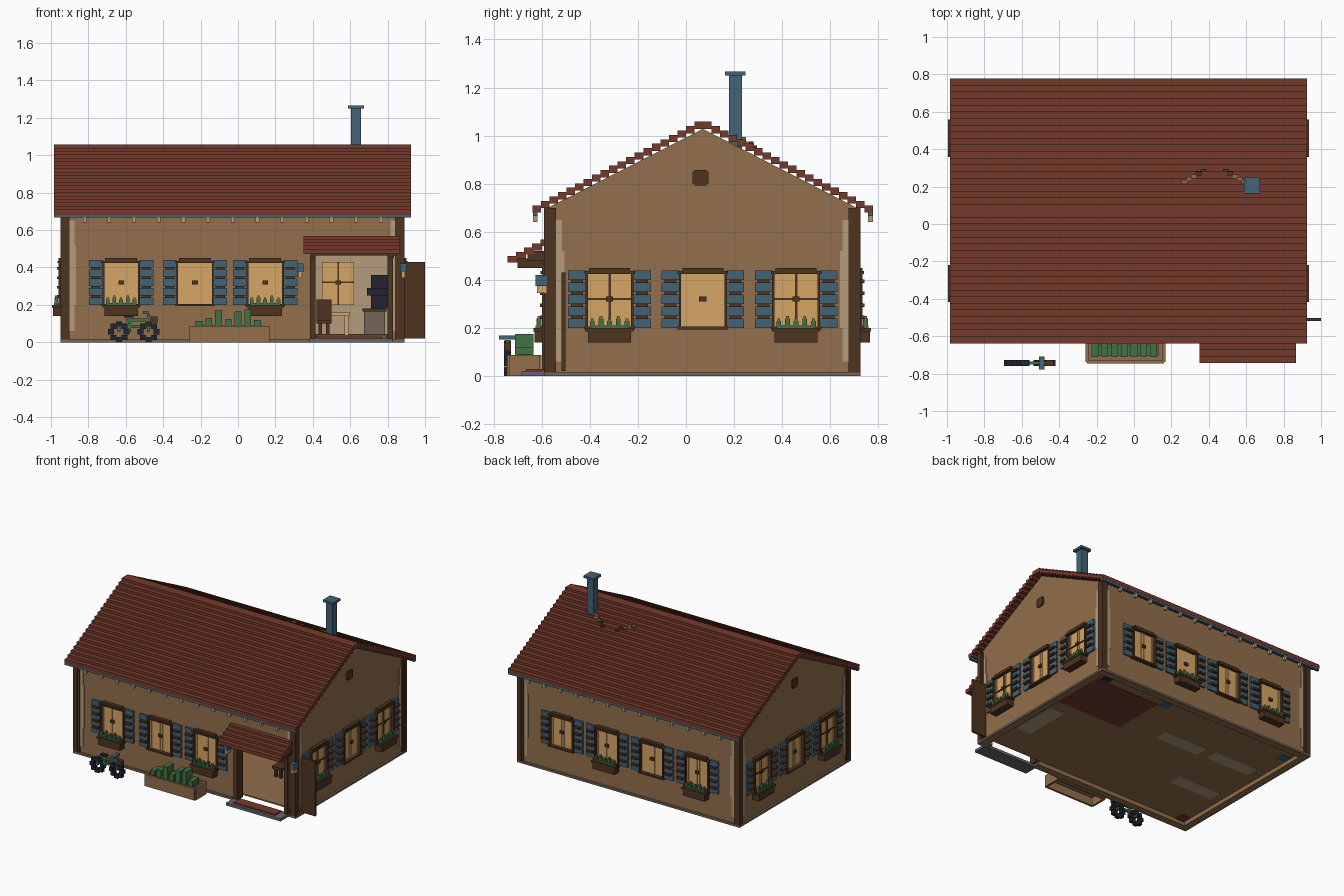
import bpy, bmesh, math
from mathutils import Matrix, Vector

cube = bpy.data.objects.get("Cube")
if cube:
    bpy.data.objects.remove(cube, do_unlink=True)


def material(name, code):
    srgb = [channel / 255 for channel in bytes.fromhex(code)]
    colour = [((c + .055) / 1.055) ** 2.4 for c in srgb] + [1]
    mat = bpy.data.materials.new(name)
    mat.use_nodes = True
    mat.diffuse_color = colour
    mat.node_tree.nodes["Principled BSDF"].inputs["Base Color"].default_value = colour
    return mat


WALL = material("wall_brown", "936f4c")
PLASTER = material("pale_plaster", "b49c7c")
PANE = material("warm_pane", "d6a666")
WOOD = material("dark_wood", "4e3320")
BLUE = material("slate_blue", "426376")
RED = material("roof_red", "763a2c")
GREEN = material("leaf_green", "427244")
NAVY = material("near_black", "222430")
STONE = material("grey_stone", "64666c")
WARM_STONE = material("warm_stone", "746656")


def box(xs, ys, zs, mat):
    """A box from three (start, end) spans; the ends may come in either order."""
    return xs, ys, zs, mat


def about(centre, half):
    return centre - half, centre + half


def rise(start, length):
    return start, start + length


def box_mesh(name, boxes):
    bm, mats = bmesh.new(), []
    for *spans, mat in boxes:
        if mat not in mats:
            mats.append(mat)
        middle = Vector([(a + b) / 2 for a, b in spans])
        size = Matrix.Diagonal([abs(b - a) for a, b in spans] + [1])
        made = bmesh.ops.create_cube(bm, size=1, matrix=Matrix.Translation(middle) @ size)
        for face in {f for v in made["verts"] for f in v.link_faces}:
            face.material_index = mats.index(mat)
    return finish(name, bm, mats)


def finish(name, bm, mats):
    mesh = bpy.data.meshes.new(name)
    bm.to_mesh(mesh)
    bm.free()
    for mat in mats:
        mesh.materials.append(mat)
    return mesh


def place(name, mesh, x=0, y=0, turn=0):
    ob = bpy.data.objects.new(name, mesh)
    ob.location = x, y, 0
    ob.rotation_euler.z = turn
    bpy.context.collection.objects.link(ob)


def part(name, *boxes):
    place(name, box_mesh(name, boxes))


# Main dimensions: wall planes, thicknesses, roof courses
LEFT, RIGHT, FRONT, BACK = -.935, .875, -.575, .71
THICK, OUT, SLIM, THIN = .04, .015, .02, .01
EAVE, RIDGE, PEAK, STEP, DROP = .7, .07, 1.058, .0354, .0183
SIDES = (-1, 1)
ACROSS, ALONG = (LEFT, RIGHT), (FRONT, BACK)
IN_LEFT, IN_RIGHT = LEFT + THICK, RIGHT - THICK
IN_FRONT, IN_BACK = FRONT + THICK, BACK - THICK
DOOR_LEFT, DOOR_RIGHT, DOOR_TOP = .4, .8, .48
SILL, HEAD, MID = .2, .43, .32

# Walls, with the doorway left open in the front
full = (0, EAVE)
part("front_wall",
     box((LEFT, DOOR_LEFT), (FRONT, IN_FRONT), full, WALL),
     box((DOOR_LEFT, DOOR_RIGHT), (FRONT, IN_FRONT), (DOOR_TOP, EAVE), WALL),
     box((DOOR_RIGHT, RIGHT), (FRONT, IN_FRONT), full, WALL))
part("back_wall", box(ACROSS, (IN_BACK, BACK), full, WALL))
for name, x in (("left_gable", LEFT), ("right_gable", IN_RIGHT)):
    bm = bmesh.new()
    outline = [(FRONT, 0), (BACK, 0), (BACK, EAVE), (RIDGE, PEAK - .03), (FRONT, EAVE)]
    face = bm.faces.new([bm.verts.new((x, y, z)) for y, z in outline])
    grown = bmesh.ops.extrude_face_region(bm, geom=[face])["geom"]
    moved = [v for v in grown if isinstance(v, bmesh.types.BMVert)]
    bmesh.ops.translate(bm, vec=(THICK, 0, 0), verts=moved)
    bmesh.ops.recalc_face_normals(bm, faces=bm.faces)
    place(name, finish(name, bm, [WALL]))
lining = (THICK, EAVE)
part("inner_lining",
     box((IN_LEFT, IN_RIGHT), (IN_BACK - THIN, IN_BACK), lining, PLASTER),
     box((IN_LEFT, IN_LEFT + THIN), (IN_FRONT, IN_BACK), lining, PLASTER),
     box((IN_RIGHT - THIN, IN_RIGHT), (IN_FRONT, IN_BACK), lining, PLASTER))

# Stone footing around the walls
footing = [box((LEFT - OUT, RIGHT + OUT), (y, y + s * OUT), (0, OUT), WARM_STONE)
           for y, s in zip(ALONG, SIDES)]
footing += [box((x, x + s * OUT), ALONG, (0, OUT), WARM_STONE) for x, s in zip(ACROSS, SIDES)]
part("footing", *footing)

# Corner posts with a worn plaster strip beside each
posts, strips = [], []
for x, sx in zip(ACROSS, SIDES):
    for y, sy in zip(ALONG, SIDES):
        def span_x(a, b):
            return x + sx * a, x + sx * b

        def span_y(a, b):
            return y + sy * a, y + sy * b

        for out, inner in ((OUT, -SLIM), (THIN, -.035)):
            posts.append(box(span_x(out, inner), span_y(out, inner), (OUT, EAVE), WOOD))
        for wide, zs in ((.06, (.06, .65)), (.07, (SILL, .52))):
            strips.append(box(span_x(0, -wide), span_y(.004, -THIN), zs, PLASTER))
            strips.append(box(span_x(.004, -THIN), span_y(0, -wide), zs, PLASTER))
part("corner_posts", *posts)
part("plaster_strips", *strips)

# Roof of stepped tile courses
ROOF = (-.985, .925)
courses = []
for i in range(20):
    top = PEAK - i * DROP
    for s in SIDES:
        near = RIDGE + s * i * STEP
        courses.append(box(ROOF, (near, near + s * STEP), (top - .03, top), RED))
part("tiled_roof", *courses)

# Gutters and their brackets
gutters = []
for y in (-.627, .767):
    gutters.append(box(ROOF, about(y, THIN), rise(.666, OUT), BLUE))
    for k in range(13):
        gutters.append(box(about(-.82 + k * .132, THIN), about(y, THIN), (.64, .666), PLASTER))
part("gutters", *gutters)

# Chimney: shaft and cap
part("chimney", *[box(about(.63, half), about(.205, half), zs, BLUE)
                  for half, zs in ((.027, (.93, 1.25)), (.043, (1.25, 1.267)))])

# Sagging cord on the rear roof slope
cord = []
for k in range(5):
    y = .285 - k * OUT
    top = PEAK - int((y - RIDGE) / STEP) * DROP
    for s in SIDES:
        x = .43 + s * (.06 + k * .025)
        cord.append(box(about(x, OUT), about(y, THIN), about(top, THIN), WALL if k > 1 else WOOD))
part("roof_cord", *cord)

# Gable vents with clipped corners
for name, x in (("left_vent", LEFT), ("right_vent", RIGHT)):
    part(name, *[box(about(x, THIN), about(.06, wide), about(.825, tall), WOOD)
                 for wide, tall in ((.033, .025), (.025, .033))])


# Shuttered window, facing -y with the wall plane at y = 0
def window_mesh(name, barred):
    pane_x, pane_z = about(0, .092), (SILL, HEAD)
    boxes = [box(pane_x, (-.004, 0), pane_z, PANE),
             box(about(0, .105), (-.03, 0), about(SILL, .006), WOOD),
             box(about(0, .105), (-.03, 0), about(HEAD, .006), WOOD),
             box(about(0, .085), (-.025, 0), rise(HEAD, SLIM), WOOD),
             box(about(0, OUT), (-SLIM, 0), about(MID, THIN), WOOD)]
    if barred:
        boxes.append(box(about(0, .005), (-THIN, 0), pane_z, WOOD))
        boxes.append(box(pane_x, (-THIN, 0), about(MID, .004), WOOD))
    for s in SIDES:
        # Raised casement stiles and rails in the pane colour
        for x in (.006, .076):
            boxes.append(box((s * x, s * (x + THIN)), (-.008, 0), pane_z, PANE))
        boxes.append(box((s * .09, s * .1), (-.025, 0), pane_z, WOOD))
        for k in range(5):
            slat = about(SILL + SLIM + k * .05, SLIM)
            boxes.append(box((s * .1, s * .172), (-.014, 0), slat, BLUE))
            if k:
                batten = about(SILL - .005 + k * .05, .007)
                boxes.append(box((s * .11, s * .16), (-.033, 0), batten, WOOD))
    return box_mesh(name, boxes)


plain_window = window_mesh("plain_window", False)
barred_window = window_mesh("barred_window", True)

# Flower box with sprouts
flower = [box(about(0, .09), (-.055, 0), (.14, SILL), WOOD),
          box(about(0, .1), (-.06, 0), (SILL - OUT, SILL), WOOD),
          box(about(0, .08), (-.05, -SLIM), rise(SILL, THIN), GREEN)]
for k in range(5):
    x, tip = (k - 2) * .036, SILL + .03 + k % 2 * THIN
    flower.append(box(about(x, THIN), about(-.037, THIN), (SILL, tip), GREEN))
    flower.append(box(about(x, .006), about(-.037, .006), rise(tip, THIN), WALL))
flower_mesh = box_mesh("flower_box", flower)


def add_window(name, mesh, x, y, turn, planted):
    place(name + "_window", mesh, x, y, turn)
    if planted:
        place(name + "_flower_box", flower_mesh, x, y, turn)


for x, planted in ((-.625, True), (-.23, False), (.145, True)):
    add_window("front", plain_window, x, FRONT, 0, planted)
for k in range(4):
    add_window("back", plain_window, .52 - k * .373, BACK, math.pi, k % 2)
for k in SIDES + (0,):
    mesh = barred_window if k else plain_window
    add_window("right", mesh, RIGHT, RIDGE + k * .388, math.pi / 2, k)
    add_window("left", mesh, LEFT, RIDGE + k * .388, -math.pi / 2, k)

# Entrance: frame, canopy, step, mat, lanterns and the open door
jamb = (FRONT - .025, IN_FRONT)
part("door_frame",
     box(about(DOOR_LEFT, OUT), jamb, (OUT, DOOR_TOP), WOOD),
     box(rise(DOOR_RIGHT, .03), jamb, (OUT, DOOR_TOP), WOOD),
     box((DOOR_LEFT, .85), jamb, rise(DOOR_TOP - OUT, .035), WOOD))
canopy = [box((.36, .86), (-.66, FRONT), rise(DOOR_TOP, .04), WOOD)]
for k in range(5):
    canopy.append(box((.35, .865), rise(-.742 + k * .034, .042), rise(.472 + k * .017, .028), RED))
for x in (DOOR_LEFT, .82):
    canopy.append(box(about(x, OUT), (-.7, FRONT), (.45, .49), WOOD))
part("door_canopy", *canopy)
part("door_step", box((.38, .83), (-.685, FRONT), (0, SLIM), STONE))
part("door_mat", box((.43, .77), (-.665, -.59), rise(SLIM, THIN), RED))
for x in (.333, .883):
    part("lantern",
         box(about(x, .018), about(-.6, .025), (.375, .42), BLUE),
         box(about(x, THIN), about(-.6, SLIM), (.345, .375), PANE))
part("open_door", box((.885, 1), about(-.51, .008), (SLIM, HEAD), WOOD))

# Raised floor, rug and the insets under the floor
part("floor", box((IN_LEFT, IN_RIGHT), (IN_FRONT, IN_BACK), (.03, THICK), WALL))
part("rug", box((.27, .8), (.17, .57), (.025, .045), RED))
under = (.025, .03)
insets = [box(about(x, .18), about(y, .05), under, PLASTER)
          for x, y in ((-.19, .27), (-.63, .28), (-.65, -.13))]
insets.append(box(about(.735, .06), about(-.11, .18), under, PLASTER))
for x, y, mat in ((.22, .6, BLUE), (-.85, .56, BLUE), (-.85, -.5, RED), (.75, .62, NAVY)):
    insets.append(box(about(x, .035), about(y, .035), under, mat))
part("floor_insets", *insets)

# Interior furniture
inside = IN_BACK - THIN
part("inside_window",
     box((.45, .62), (inside - THIN, inside), (SILL, HEAD), PANE),
     box(about(.535, .004), (inside - OUT, inside), (SILL, HEAD), WOOD),
     box((.45, .62), (inside - OUT, inside), about(MID, .004), WOOD),
     box(about(.535, OUT), (inside - SLIM, inside), about(MID, THIN), WOOD))
part("cabinet",
     box(about(.73, .055), about(.45, .15), (THICK, .17), WARM_STONE),
     box(about(.73, .065), about(.45, .16), rise(.165, OUT), WOOD))
part("stove",
     box((.71, DOOR_RIGHT), about(.5, .1), (.18, .36), NAVY),
     box((.69, DOOR_RIGHT), about(.5, .12), about(.27, SLIM), NAVY))


def legged_top(name, x, y, wide, deep, height, mat, *extra):
    legs = [box(about(x + sx * (wide - SLIM), THIN), about(y + sy * (deep - SLIM), THIN), (THICK, height), mat)
            for sx in SIDES for sy in SIDES]
    part(name, box(about(x, wide), about(y, deep), rise(height, SLIM), mat), *legs, *extra)


legged_top("table", .53, .25, .07, .15, .14, PANE)
legged_top("chair", .46, -.15, .04, .05, .1, WOOD, box(about(.46, .04), about(-.1, THIN), (.1, .23), WOOD))

# Garden planter with leaves of uneven height
bed_x, bed_y = (-.25, .16), (-.737, -.61)
planter = [box(bed_x, about(y, .008), (0, .087), WALL) for y in bed_y]
planter += [box(about(x, .008), bed_y, (0, .087), WALL) for x in bed_x]
part("planter", box(bed_x, bed_y, (.06, .07), WALL), *planter)
leaves = [box((-.22, .13), about(-.673, .03), (.07, .09), GREEN)]
for k, tip in enumerate((.115, .13, .17, .125, .165, .175, .12)):
    x = -.208 + k * .052
    leaves.append(box(about(x, .018), about(-.673, .038), (.07, tip), GREEN))
part("planter_leaves", *leaves)

# Bicycle: blocky ring wheels, frame, saddle, handlebar and basket
LANE, REAR, FORE, HUB = -.743, -.637, -.478, .056
tube, tyre = about(LANE, .008), about(LANE, OUT)
for name, hub in (("rear_wheel", REAR), ("front_wheel", FORE)):
    spots = [Vector((hub, HUB)) + Vector((math.cos(a), math.sin(a))) * .042
             for a in (k * math.pi / 4 for k in range(8))]
    part(name, *[box(about(p.x, .016), tyre, about(p.y, .014), NAVY) for p in spots])
frame = [box((REAR, FORE), tube, about(.085, .008), GREEN),
         box((-.6, FORE), tube, about(.12, .008), GREEN)]
for x, top in ((REAR, .09), (-.58, .135), (FORE, .15)):
    frame.append(box(about(x, .008), tube, (HUB, top), GREEN))
part("bicycle_frame", *frame)
part("bicycle_saddle", box(about(-.585, .025), tyre, about(.14, .007), NAVY))
part("bicycle_handlebar", box(about(-.493, OUT), about(LANE, .035), about(.16, .008), BLUE))
part("bicycle_basket", box(about(-.45, SLIM), tyre, about(.122, .017), WOOD))
